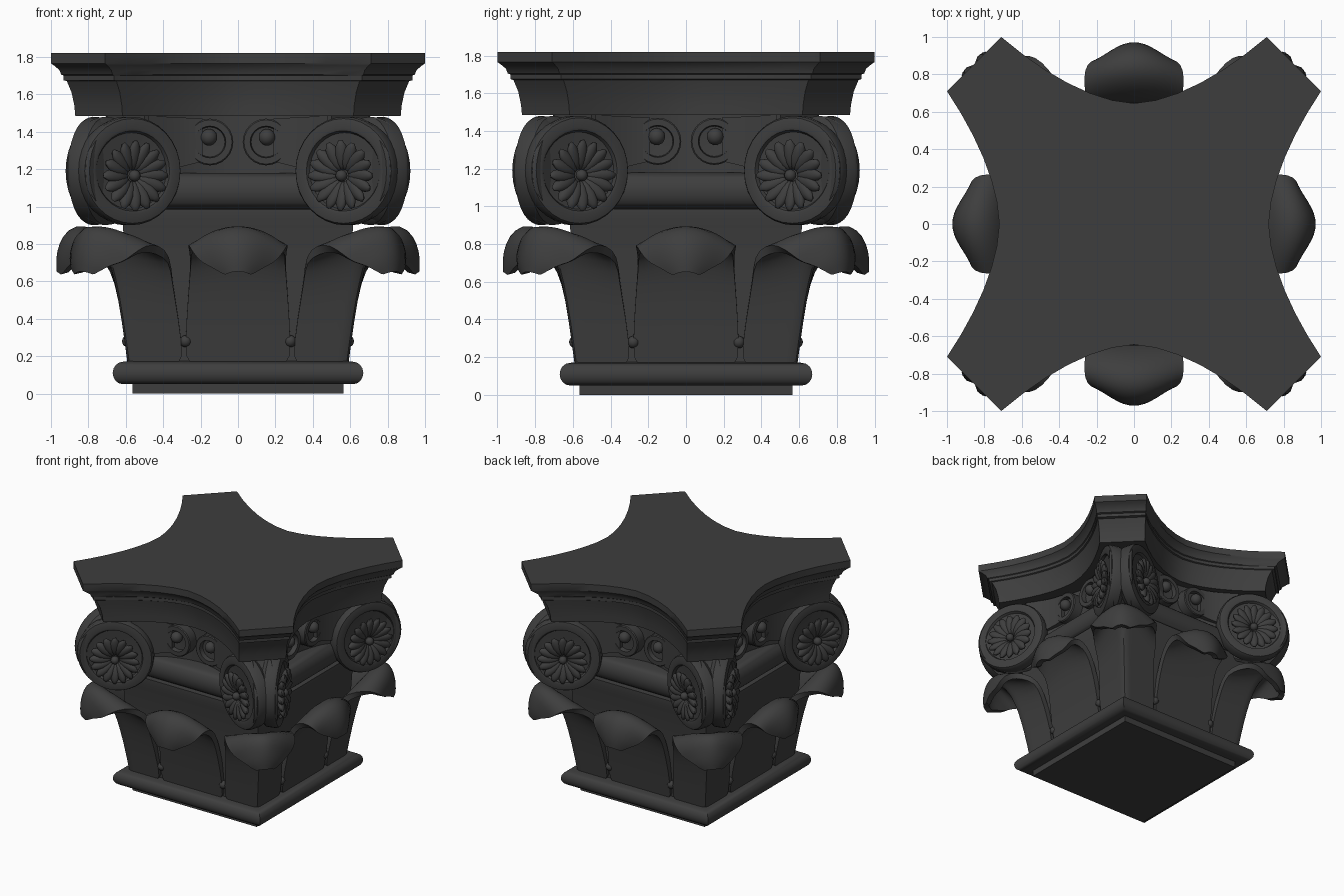
import bpy, bmesh, math
from mathutils import Matrix, Vector

cube = bpy.data.objects.get("Cube")
if cube:
    bpy.data.objects.remove(cube, do_unlink=True)

STONE = (0.048, 0.048, 0.048, 1.0)
stone = bpy.data.materials.new("dark_stone")
stone.use_nodes = True
stone.diffuse_color = STONE
stone.node_tree.nodes["Principled BSDF"].inputs["Base Color"].default_value = STONE
parts = []


def place(name, mesh, matrix=None):
    ob = bpy.data.objects.new(name, mesh)
    bpy.context.collection.objects.link(ob)
    ob.matrix_world = matrix or Matrix()
    parts.append(ob)


def to_mesh(name, bm):
    bmesh.ops.recalc_face_normals(bm, faces=bm.faces)
    mesh = bpy.data.meshes.new(name)
    bm.to_mesh(mesh)
    bm.free()
    mesh.materials.append(stone)
    return mesh


def loft(name, rings):
    """Skin a stack of closed rings and cap both ends."""
    bm = bmesh.new()
    rows = [[bm.verts.new(p) for p in ring] for ring in rings]
    n = len(rows[0])
    for a, b in zip(rows, rows[1:]):
        for i in range(n):
            j = (i + 1) % n
            bm.faces.new((a[i], a[j], b[j], b[i]))
    bm.faces.new(rows[0])
    bm.faces.new(rows[-1])
    return to_mesh(name, bm)


def lathe(name, profile, sides):
    """Turn a (radius, height) profile about local z."""
    step = 2 * math.pi / sides
    return loft(name, [[(r * math.cos(i * step), r * math.sin(i * step), h)
                        for i in range(sides)] for r, h in profile])


def square(half, z):
    return [(half * sx, half * sy, z) for sx, sy in ((-1, -1), (1, -1), (1, 1), (-1, 1))]


def concave(a, b, mid_y, mid_x, scale, z, steps=12):
    """Four curved sides that meet in cut corners."""
    ring = []
    for k, mid in enumerate((mid_y, mid_x, mid_y, mid_x)):
        turn = Matrix.Rotation(k * math.pi / 2, 3, 'Z')
        for i in range(steps + 1):
            t = 2 * i / steps - 1
            y = mid + (b - mid) * abs(t) ** 1.7
            ring.append(turn @ Vector((a * t * scale, -y * scale, z)))
    return ring


def turned(angle):
    return Matrix.Rotation(math.radians(angle), 4, 'Z')


def facing(location, normal):
    return Matrix.Translation(location) @ Vector(normal).to_track_quat('Z', 'Y').to_matrix().to_4x4()


def ball(name, radius):
    bm = bmesh.new()
    bmesh.ops.create_uvsphere(bm, u_segments=14, v_segments=10, radius=radius)
    return to_mesh(name, bm)


# Square shaft: plinth, rounded base moulding, bell and bead
arc = [math.pi * (i / 8 - 0.5) for i in range(9)]
profile = [(0.565, 0), (0.565, 0.05)]
profile += [(0.615 + 0.055 * math.cos(a), 0.11 + 0.06 * math.sin(a)) for a in arc]
profile += [(0.57, 0.175), (0.6, 0.6), (0.615, 0.9), (0.625, 0.94), (0.625, 0.985)]
profile += [(0.575 + 0.075 * math.cos(a), 1.085 + 0.095 * math.sin(a)) for a in arc]
profile += [(0.48, 1.18), (0.48, 1.49)]
place("shaft", loft("shaft", [square(h, z) for h, z in profile]))

# Curved wall behind the scrolls
place("scroll_wall", loft("scroll_wall", [concave(0.5, 0.7, 0.5, 0.5, 1, z) for z in (1.17, 1.49)]))

# Abacus with stepped coves
steps = [(0.87, 1.485), (0.875, 1.54), (0.89, 1.61), (0.915, 1.67), (0.932, 1.675), (0.932, 1.7),
         (0.945, 1.705), (0.955, 1.73), (0.985, 1.755), (1, 1.765), (1, 1.82)]
place("abacus", loft("abacus", [concave(0.71, 1.0, 0.645, 0.72, s, z) for s, z in steps]))


# Leaves: a path outwards and over, with drooping rounded hood and a ridge for corners
def leaf(name, reach, ridge):
    heights = [0.16, 0.4, 0.6, 0.73, 0.82, 0.86, 0.845, 0.79, 0.72, 0.655]
    widths = [0.285, 0.275, 0.26, 0.25, 0.25, 0.235, 0.21, 0.165, 0.11, 0.05]
    droop = [0, 0, 0, 0.02, 0.07, 0.1, 0.11, 0.09, 0.04, 0.01]
    recede = [0, 0, 0, 0, 0, 0.02, 0.05, 0.07, 0.05, 0.02]
    if any(ridge):
        widths = [min(w, 0.215 + 0.03 * (i > 2)) for i, w in enumerate(widths)]
    bm = bmesh.new()
    cols = 10
    rows = []
    for r, z, w, d, c, k in zip(reach, heights, widths, droop, recede, ridge):
        row = []
        for i in range(cols + 1):
            v = 2 * i / cols - 1
            row.append(bm.verts.new((v * w, -(r - k * abs(v) * w - c * v * v), z - d * v * v)))
        rows.append(row)
    for a, b in zip(rows, rows[1:]):
        for i in range(cols):
            bm.faces.new((a[i], a[i + 1], b[i + 1], b[i]))
    mesh = bpy.data.meshes.new(name)
    bm.to_mesh(mesh)
    bm.free()
    mesh.materials.append(stone)
    temp = bpy.data.objects.new(name, mesh)
    bpy.context.collection.objects.link(temp)
    temp.modifiers.new("smooth", 'SUBSURF').levels = 1
    shell = temp.modifiers.new("shell", 'SOLIDIFY')
    shell.thickness = 0.045
    shell.offset = -1
    graph = bpy.context.evaluated_depsgraph_get()
    solid = bpy.data.meshes.new_from_object(temp.evaluated_get(graph))
    bpy.data.objects.remove(temp, do_unlink=True)
    return solid


side_leaf = leaf("side_leaf", [0.59, 0.622, 0.658, 0.7, 0.765, 0.83, 0.88, 0.915, 0.93, 0.925], [0] * 10)
corner_leaf = leaf("corner_leaf", [0.835, 0.88, 0.93, 0.98, 1.04, 1.09, 1.12, 1.14, 1.15, 1.145],
                   [1, 1, 1, 0.9, 0.7, 0.5, 0.3, 0.2, 0, 0])

# Volute pieces
volute = lathe("volute", [(0.02, -0.13), (0.26, -0.13), (0.285, -0.1), (0.29, -0.03), (0.28, -0.01),
                          (0.23, 0), (0.215, -0.005), (0.205, -0.025), (0.02, -0.04)], 32)
spool = lathe("spool", [(0.02, -0.09), (0.28, -0.09), (0.29, -0.07), (0.27, -0.04), (0.25, -0.03), (0.245, 0),
                        (0.25, 0.03), (0.27, 0.04), (0.29, 0.07), (0.28, 0.09), (0.02, 0.09)], 32)
small_scroll = lathe("small_scroll", [(0.02, -0.05), (0.125, -0.05), (0.125, 0.03), (0.118, 0.037),
                                      (0.085, 0.037), (0.08, 0), (0.02, -0.005)], 24)
scroll_ball = ball("scroll_ball", 0.045)
eyelet = ball("eyelet", 0.032)

# Rosette: a ring of long overlapping petals around a button
bm = bmesh.new()
PETALS = 16
for i in range(PETALS):
    m = (Matrix.Rotation(2 * math.pi * i / PETALS, 4, 'Z') @ Matrix.Translation((0.11, 0, 0))
         @ Matrix.Rotation(math.radians(-14), 4, 'Y') @ Matrix.Rotation(math.radians(20), 4, 'X')
         @ Matrix.Diagonal((0.085, 0.036, 0.026, 1)))
    bmesh.ops.create_uvsphere(bm, u_segments=10, v_segments=8, radius=1, matrix=m)
bmesh.ops.create_uvsphere(bm, u_segments=12, v_segments=8, radius=0.032, matrix=Matrix.Translation((0, 0, 0.005)))
rosette = to_mesh("rosette", bm)


# Arm that links a small scroll to its volute
def scroll_arm(s):
    rings = []
    for i in range(6):
        t = i / 5
        x, y = s * (0.19 + 0.29 * t), -0.585 - 0.12 * t ** 1.5
        low, high = 1.24 - 0.07 * t, 1.47 + 0.015 * t
        rings.append([(x, y, low), (x, y, high), (x, y + 0.15, high), (x, y + 0.15, low)])
    return loft("scroll_arm", rings)


arms = {s: scroll_arm(s) for s in (-1, 1)}

# Repeat everything around the four sides
tilt = math.radians(24)
for k, side in enumerate(("front", "left", "back", "right")):
    turn = turned(90 * k)
    place(side + "_leaf", side_leaf, turn)
    place(side + "_corner_leaf", corner_leaf, turn @ turned(45))
    place(side + "_corner_spool", spool, turn @ facing((0.66, -0.66, 1.19), (1, 1, 0)))
    for s, hand in ((-1, "a"), (1, "b")):
        normal = (-s * math.sin(tilt), -math.cos(tilt), 0)
        place(f"{side}_volute_{hand}", volute, turn @ facing((0.56 * s, -0.805, 1.19), normal))
        place(f"{side}_rosette_{hand}", rosette, turn @ facing((0.555 * s, -0.805, 1.165), normal))
        place(f"{side}_scroll_arm_{hand}", arms[s], turn)
        place(f"{side}_small_scroll_{hand}", small_scroll, turn @ facing((0.15 * s, -0.555, 1.345), (0, -1, 0)))
        place(f"{side}_scroll_ball_{hand}", scroll_ball, turn @ Matrix.Translation((0.155 * s, -0.575, 1.37)))
        place(f"{side}_eyelet_{hand}", eyelet, turn @ Matrix.Translation((0.28 * s, -0.588, 0.28)))

# Smooth shading with crisp edges
bpy.ops.object.select_all(action='DESELECT')
for ob in parts:
    ob.select_set(True)
bpy.context.view_layer.objects.active = parts[0]
bpy.ops.object.shade_smooth_by_angle(angle=math.radians(35))
